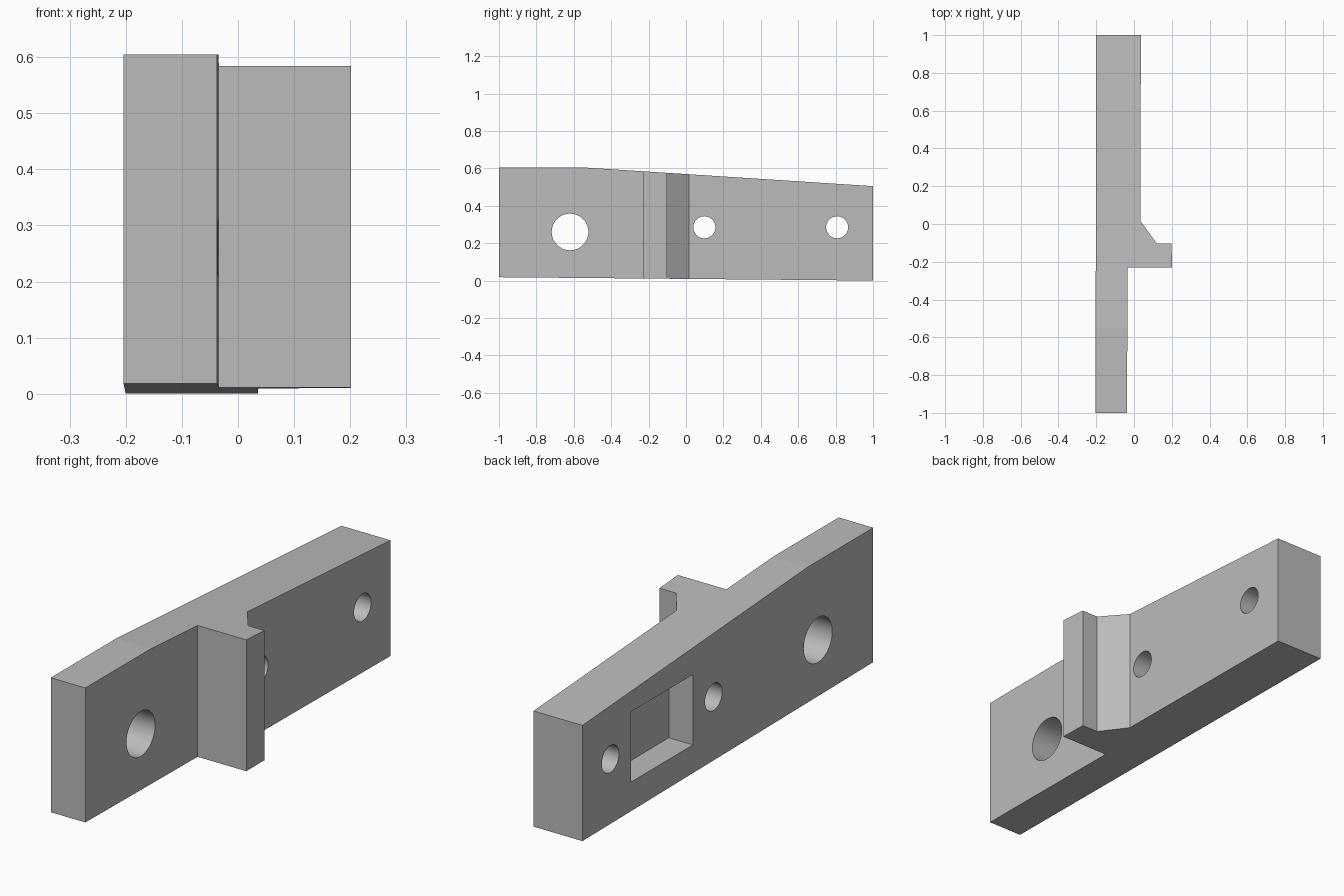
import bpy
import bmesh
from math import radians
from mathutils import Matrix, Vector

old = bpy.data.objects.get("Cube")
if old:
    bpy.data.objects.remove(old, do_unlink=True)

# Single plain grey
grey = bpy.data.materials.new("plain grey")
grey.use_nodes = True
grey.diffuse_color = (0.5, 0.5, 0.5, 1)
grey.node_tree.nodes["Principled BSDF"].inputs["Base Color"].default_value = grey.diffuse_color


def add_object(name, bm):
    bmesh.ops.recalc_face_normals(bm, faces=bm.faces)
    mesh = bpy.data.meshes.new(name)
    bm.to_mesh(mesh)
    bm.free()
    mesh.materials.append(grey)
    obj = bpy.data.objects.new(name, mesh)
    bpy.context.collection.objects.link(obj)
    return obj


def prism(name, outline, direction):
    """Extrude a closed outline of 3D points along a direction."""
    bm = bmesh.new()
    face = bm.faces.new([bm.verts.new(p) for p in outline])
    new = bmesh.ops.extrude_face_region(bm, geom=[face])["geom"]
    verts = [v for v in new if isinstance(v, bmesh.types.BMVert)]
    bmesh.ops.translate(bm, verts=verts, vec=Vector(direction))
    return add_object(name, bm)


def cross_hole(name, y, z, radius):
    """Cylinder cutter lying along x."""
    bm = bmesh.new()
    turn = Matrix.Translation((0, y, z)) @ Matrix.Rotation(radians(90), 4, "Y")
    bmesh.ops.create_cone(bm, cap_ends=True, segments=64, radius1=radius,
                          radius2=radius, depth=1, matrix=turn)
    return add_object(name, bm)


def cut(obj, cutter, operation="DIFFERENCE"):
    cutter.hide_render = True
    mod = obj.modifiers.new(cutter.name, "BOOLEAN")
    mod.operation = operation
    mod.solver = "EXACT"
    mod.object = cutter
    bpy.context.view_layer.objects.active = obj
    bpy.ops.object.modifier_apply(modifier=mod.name)
    bpy.data.objects.remove(cutter, do_unlink=True)


# Bar with its stepped side and braced rib, as a plan outline
plan = [(-0.2, 1), (-0.204, -1), (-0.037, -1), (-0.034, -0.23), (0.201, -0.23),
        (0.199, -0.102), (0.12, -0.102), (0.035, 0.015), (0.036, 1)]
bar = prism("mounting_bar", [(x, y, -0.2) for x, y in plan], (0, 0, 1))

# Tapered side profile
side = [(-1.1, 0.019), (-1, 0.018), (1, 0), (1.1, -0.001),
        (1.1, 0.499), (1, 0.505), (-0.55, 0.605), (-1.1, 0.605)]
cut(bar, prism("side_profile", [(-0.5, y, z) for y, z in side], (1, 0, 0)), "INTERSECT")

# Through holes
for name, y, z, radius in [("large_hole", -0.62, 0.26, 0.098),
                           ("middle_hole", 0.098, 0.285, 0.059),
                           ("end_hole", 0.808, 0.285, 0.059)]:
    cut(bar, cross_hole(name, y, z, radius))

# Blind rectangular pocket
pocket = [(0.24, 0.13), (0.665, 0.13), (0.665, 0.437), (0.24, 0.437)]
cut(bar, prism("pocket", [(-0.4, y, z) for y, z in pocket], (0.315, 0, 0)))

# Smooth hole walls, sharp edges elsewhere
bpy.ops.object.select_all(action="DESELECT")
bar.select_set(True)
bpy.context.view_layer.objects.active = bar
bpy.ops.object.shade_smooth_by_angle(angle=radians(30))
# Keep large flat faces flat shaded
for poly in bar.data.polygons:
    if abs(poly.normal.x) > 0.99 or abs(poly.normal.z) > 0.99 and poly.area > 0.02:
        poly.use_smooth = False
